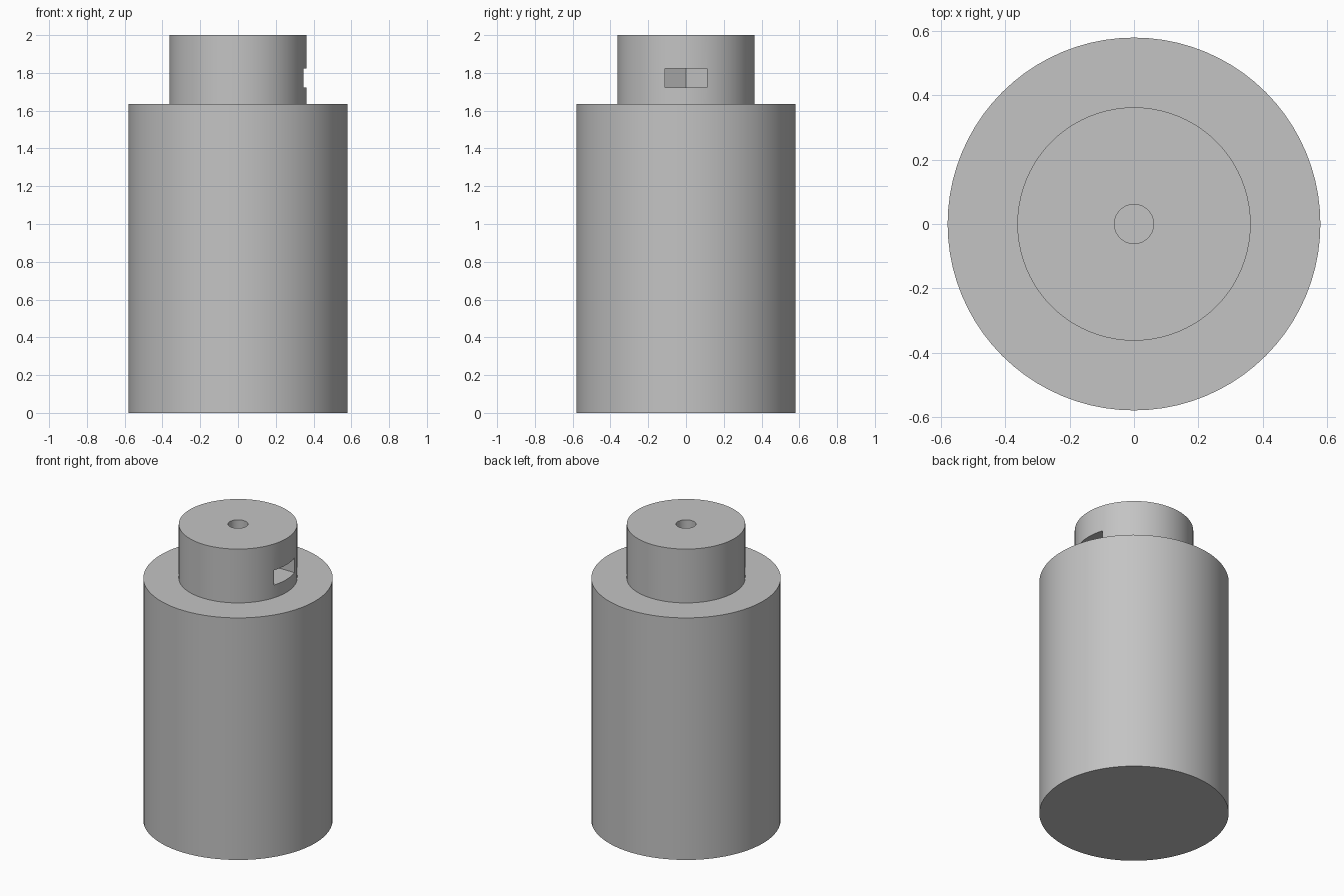
import bpy, bmesh, math

SEGMENTS = 80

cube = bpy.data.objects.get("Cube")
if cube:
    bpy.data.objects.remove(cube, do_unlink=True)

# Single grey material
grey = bpy.data.materials.new("plain_grey")
grey.use_nodes = True
colour = (0.55, 0.55, 0.55, 1)
grey.diffuse_color = colour
grey.node_tree.nodes["Principled BSDF"].inputs["Base Color"].default_value = colour


def add_object(name, bm):
    bmesh.ops.recalc_face_normals(bm, faces=bm.faces)
    mesh = bpy.data.meshes.new(name)
    bm.to_mesh(mesh)
    bm.free()
    mesh.materials.append(grey)
    obj = bpy.data.objects.new(name, mesh)
    bpy.context.collection.objects.link(obj)
    return obj


def lathe(name, profile):
    """Spin a (radius, height) profile that starts and ends on the z axis."""
    bm = bmesh.new()
    verts = [bm.verts.new((r, 0, z)) for r, z in profile]
    edges = [bm.edges.new(pair) for pair in zip(verts, verts[1:])]
    bmesh.ops.spin(bm, geom=verts + edges, cent=(0, 0, 0), axis=(0, 0, 1),
                   angle=math.tau, steps=SEGMENTS, use_merge=True)
    bmesh.ops.remove_doubles(bm, verts=bm.verts, dist=1e-5)
    return add_object(name, bm)


def prism(name, outline, bottom, top):
    bm = bmesh.new()
    face = bm.faces.new([bm.verts.new((x, y, bottom)) for x, y in outline])
    result = bmesh.ops.extrude_face_region(bm, geom=[face])
    moved = [v for v in result["geom"] if isinstance(v, bmesh.types.BMVert)]
    bmesh.ops.translate(bm, verts=moved, vec=(0, 0, top - bottom))
    return add_object(name, bm)


# Wide body with a narrower collar and a blind bore in its top
body = lathe("stepped_body", [(0, 0), (0.58, 0), (0.58, 1.636), (0.363, 1.636),
                              (0.363, 2), (0.061, 2), (0.061, 1.64), (0, 1.64)])

# Side slot that ends as half a hexagon behind the bore
half = 0.11
side = half / math.sqrt(3)
slot = prism("nut_slot_cutter", [(0.5, -half), (0.5, half), (-side, half),
                                 (-2 * side, 0), (-side, -half)], 1.722, 1.822)
slot.hide_render = True
slot.hide_set(True)

cut = body.modifiers.new("nut_slot", "BOOLEAN")
cut.operation = "DIFFERENCE"
cut.solver = "EXACT"
cut.object = slot

bpy.ops.object.select_all(action="DESELECT")
body.select_set(True)
bpy.context.view_layer.objects.active = body
bpy.ops.object.modifier_apply(modifier=cut.name)
bpy.data.objects.remove(slot, do_unlink=True)
bpy.ops.object.shade_smooth_by_angle(angle=math.radians(30))
